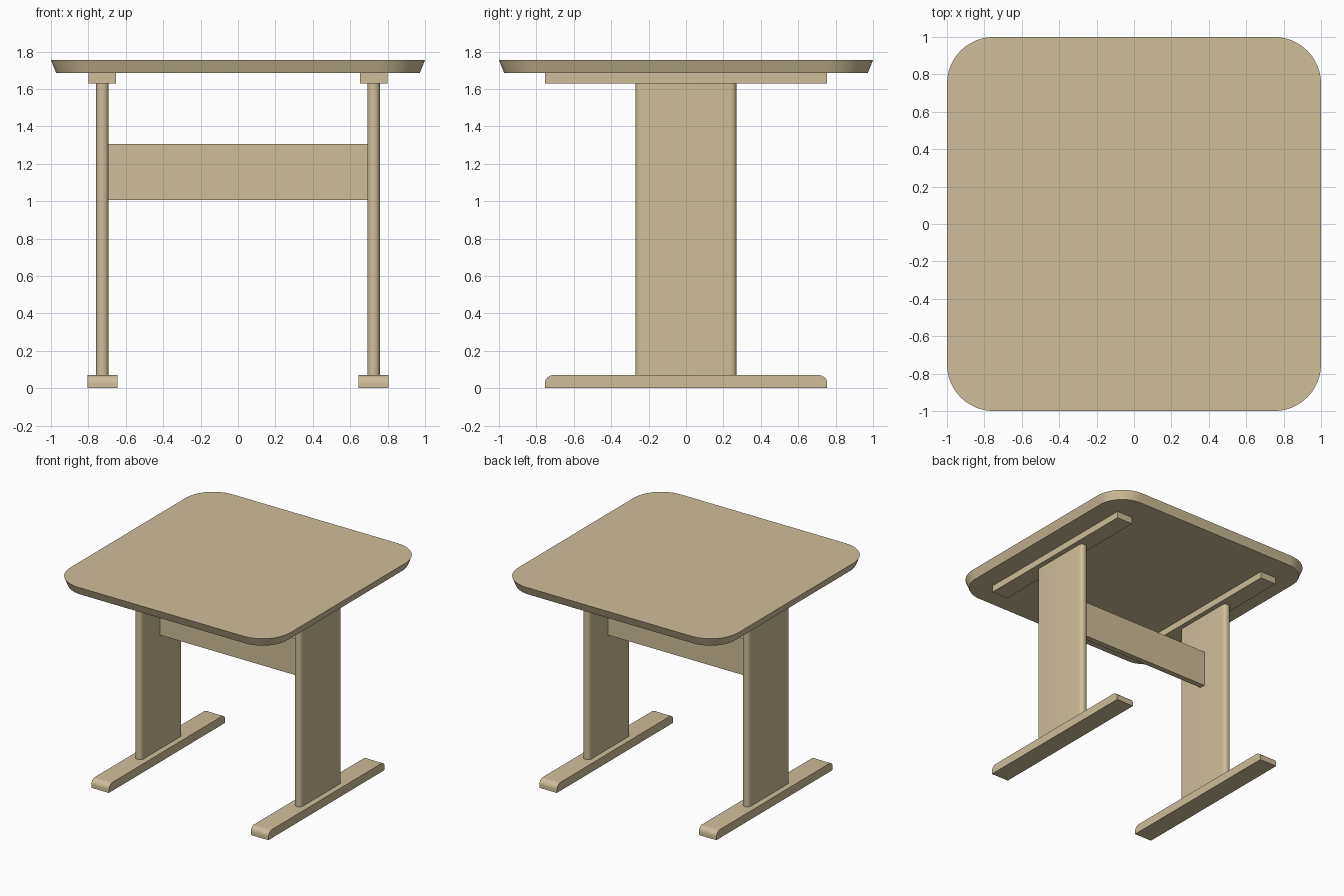
import bpy, bmesh, math

if "Cube" in bpy.data.objects:
    bpy.data.objects.remove(bpy.data.objects["Cube"])

wood = bpy.data.materials.new("light_wood")
wood.diffuse_color = (0.62, 0.51, 0.32, 1)
wood.use_nodes = True
wood.node_tree.nodes["Principled BSDF"].inputs["Base Color"].default_value = wood.diffuse_color


def finish(name, bm):
    """Turn a bmesh into a wooden object with crisp edges and smooth curves."""
    bmesh.ops.recalc_face_normals(bm, faces=bm.faces)
    mesh = bpy.data.meshes.new(name)
    bm.to_mesh(mesh)
    bm.free()
    mesh.materials.append(wood)
    obj = bpy.data.objects.new(name, mesh)
    bpy.context.collection.objects.link(obj)
    bpy.ops.object.select_all(action='DESELECT')
    obj.select_set(True)
    bpy.context.view_layer.objects.active = obj
    bpy.ops.object.shade_smooth_by_angle(angle=math.radians(30))
    return obj


def box(name, x, y, z, rounded=None, radius=0.03, segments=8):
    """Box from (min, max) spans; edges whose midpoint passes the test are rounded."""
    bm = bmesh.new()
    bmesh.ops.create_cube(bm, size=1)
    for v in bm.verts:
        v.co = [(a + b) / 2 + c * (b - a) for (a, b), c in zip((x, y, z), v.co)]
    if rounded:
        edges = [e for e in bm.edges if rounded(e.verts[0].co, e.verts[1].co)]
        bmesh.ops.bevel(bm, geom=edges, offset=radius, segments=segments,
                        affect='EDGES', profile=0.5)
    return finish(name, bm)


def rounded_square(half, radius, steps=12):
    """Outline of a square with round corners."""
    c = half - radius
    points = []
    for corner, (sx, sy) in enumerate(((1, 1), (-1, 1), (-1, -1), (1, -1))):
        for i in range(steps + 1):
            a = math.pi / 2 * (corner + i / steps)
            points.append((sx * c + radius * math.cos(a), sy * c + radius * math.sin(a)))
    return points


# Table top: round-cornered slab whose edge tapers inward underneath
bm = bmesh.new()
low = [bm.verts.new((x, y, 1.685)) for x, y in rounded_square(0.972, 0.222)]
high = [bm.verts.new((x, y, 1.755)) for x, y in rounded_square(1.0, 0.25)]
bm.faces.new(low)
bm.faces.new(high)
for i in range(len(low)):
    j = (i + 1) % len(low)
    bm.faces.new((low[i], low[j], high[j], high[i]))
finish("table_top", bm)

# Two matching leg assemblies
for side, s in (("left", -1), ("right", 1)):
    def span(a, b):
        return tuple(sorted((s * a, s * b)))

    # Foot: rounded over at the upper front and back ends
    box(side + "_foot", span(0.645, 0.805), (-0.755, 0.755), (0, 0.07),
        lambda a, b: abs(a.y - b.y) < 1e-5 and a.z > 0.05 and b.z > 0.05, 0.045)
    # Upright panel: rounded front and back edges
    box(side + "_upright", span(0.692, 0.758), (-0.27, 0.27), (0.07, 1.63),
        lambda a, b: abs(a.z - b.z) > 1, 0.03)
    # Bearer under the table top
    box(side + "_bearer", span(0.652, 0.80), (-0.755, 0.755), (1.63, 1.685))

# Stretcher board joining the uprights
box("stretcher", (-0.692, 0.692), (-0.023, 0.023), (1.005, 1.305))
